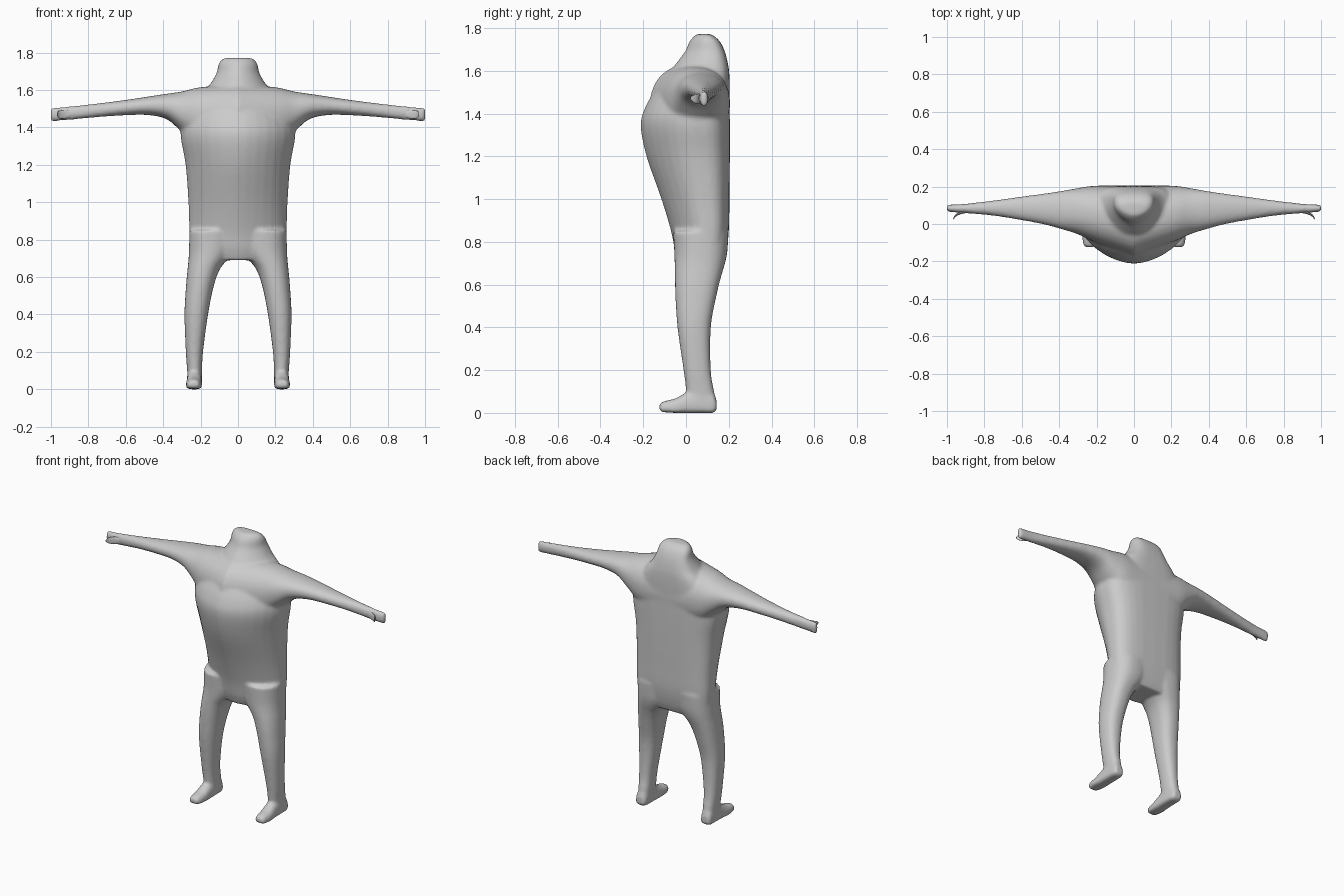
import bpy, bmesh, math

if "Cube" in bpy.data.objects:
    bpy.data.objects.remove(bpy.data.objects["Cube"])

SEG = 32


def spline(rows, steps=4):
    """Catmull-Rom refinement of a list of section tuples."""
    out = []
    for i in range(len(rows) - 1):
        p0, p1 = rows[max(i - 1, 0)], rows[i]
        p2, p3 = rows[i + 1], rows[min(i + 2, len(rows) - 1)]
        for s in range(steps):
            t = s / steps
            out.append([0.5 * (2 * b + (c - a) * t + (2 * a - 5 * b + 4 * c - d) * t * t
                               + (3 * b - a - 3 * c + d) * t ** 3)
                        for a, b, c, d in zip(p0, p1, p2, p3)])
    out.append(list(rows[-1]))
    return out


def loft(bm, rows, axis, n_lo=2.2, n_hi=2.2, mid=0.5, flip=1):
    """Skin sections (t, a_lo, a_hi, b_lo, b_hi) along an axis; b halves get own roundness."""
    rings = []
    for t, a0, a1, b0, b1 in spline(rows):
        bm_mid = b0 + mid * (b1 - b0)
        ring = []
        for k in range(SEG):
            ang = 2 * math.pi * k / SEG
            c, s = math.cos(ang), math.sin(ang)
            n = n_hi if s > 0 else n_lo
            a = (a0 + a1) / 2 + (a1 - a0) / 2 * math.copysign(abs(c) ** (2 / n), c)
            b = bm_mid + ((b1 - bm_mid) if s > 0 else (bm_mid - b0)) * \
                math.copysign(abs(s) ** (2 / n), s)
            x, y, z = {'x': (t, a, b), 'y': (a, t, b), 'z': (a, b, t)}[axis]
            ring.append(bm.verts.new((x * flip, y, z)))
        rings.append(ring)
    for r, q in zip(rings, rings[1:]):
        for k in range(SEG):
            j = (k + 1) % SEG
            bm.faces.new((r[k], r[j], q[j], q[k]))
    bm.faces.new(rings[0])
    bm.faces.new(rings[-1])


def finish(bm, name):
    bmesh.ops.recalc_face_normals(bm, faces=bm.faces)
    me = bpy.data.meshes.new(name)
    bm.to_mesh(me)
    bm.free()
    for p in me.polygons:
        p.use_smooth = True
    ob = bpy.data.objects.new(name, me)
    bpy.context.collection.objects.link(ob)
    return ob


body = bmesh.new()

# Torso, neck and head stub: z, half width, front y, back y
torso = [(0.69, .20, -.03, .165), (0.75, .25, -.05, .185), (0.85, .26, -.07, .20),
         (1.0, .265, -.115, .203), (1.2, .28, -.185, .205), (1.34, .305, -.212, .205),
         (1.42, .30, -.195, .205), (1.5, .26, -.15, .205), (1.58, .20, -.085, .203),
         (1.63, .15, -.05, .197), (1.69, .115, -.005, .182), (1.735, .105, .015, .16),
         (1.76, .09, .035, .135), (1.772, .065, .05, .115)]
loft(body, [(z, -w, w, f, b) for z, w, f, b in torso], 'z', 1.75, 3.2, 0.6)

# Arms: x, y range, z range
arm = [(0, -.17, .205, 1.25, 1.63), (.2, -.10, .205, 1.29, 1.615), (.3, -.055, .192, 1.375, 1.592),
       (.38, -.03, .178, 1.443, 1.58), (.48, -.003, .163, 1.466, 1.565),
       (.6, .02, .147, 1.465, 1.547), (.75, .044, .126, 1.455, 1.528),
       (.9, .058, .108, 1.44, 1.512), (.98, .064, .104, 1.433, 1.506),
       (1.002, .07, .102, 1.436, 1.502)]

# Legs: z, x range, y range
leg = [(.03, .195, .27, .0, .14), (.1, .192, .272, .0, .132), (.2, .187, .279, -.012, .116),
       (.4, .16, .286, -.04, .116), (.55, .13, .278, -.05, .143), (.64, .098, .27, -.052, .165),
       (.69, .06, .265, -.053, .18), (.75, .02, .262, -.055, .193), (.85, .0, .26, -.06, .2)]

# Feet: y, x range, z range
foot = [(-.124, .213, .26, .012, .042), (-.11, .202, .272, .004, .053), (-.05, .193, .278, 0, .068),
        (0, .193, .275, 0, .095), (.07, .193, .273, 0, .12), (.125, .198, .27, 0, .1),
        (.143, .208, .262, .012, .06)]

for side in (1, -1):
    loft(body, arm, 'x', flip=side)
    loft(body, leg, 'z', 2.2, 2.5, flip=side)
    loft(body, foot, 'y', 4, 2.3, 0.35, flip=side)

# Fuse the limbs into one soft skin
ob = finish(body, "body")
rm = ob.modifiers.new("fuse", 'REMESH')
rm.mode = 'VOXEL'
rm.voxel_size = 0.0095
rm.use_smooth_shade = True
sm = ob.modifiers.new("soften", 'SMOOTH')
sm.factor = 0.5
sm.iterations = 8

# Thin hooked thumbs on the front of each hand
thumb = [(.89, .06, .08, 1.455, 1.49), (.925, .053, .068, 1.447, 1.494),
         (.952, .04, .053, 1.447, 1.49), (.963, .028, .038, 1.455, 1.485),
         (.968, .02, .026, 1.465, 1.478)]
for side, label in ((1, "right"), (-1, "left")):
    bm = bmesh.new()
    loft(bm, thumb, 'x', flip=side)
    finish(bm, label + "_thumb")
